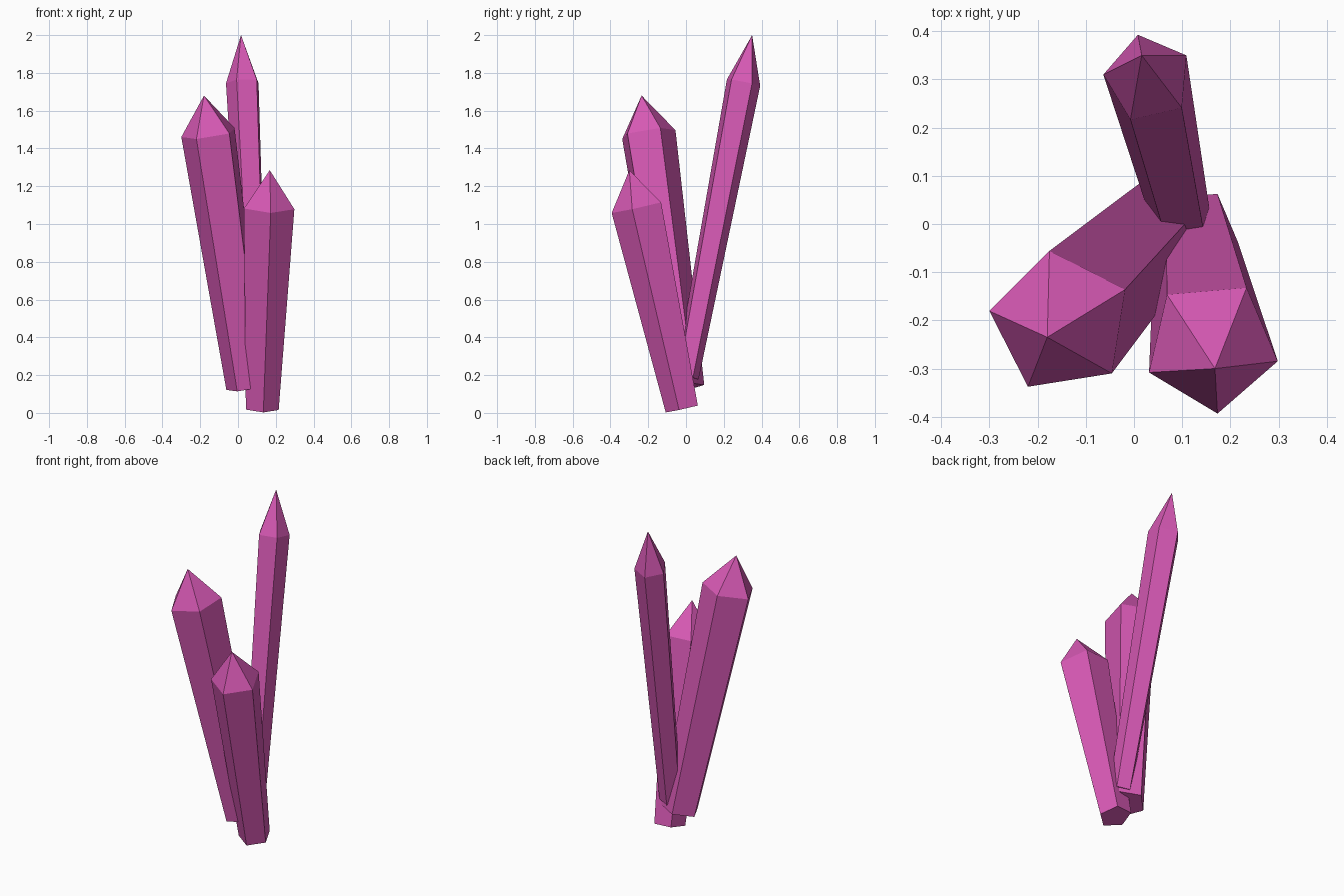
import bpy, bmesh
from math import cos, sin, radians
from mathutils import Vector

if "Cube" in bpy.data.objects:
    bpy.data.objects.remove(bpy.data.objects["Cube"])

# Shared pink crystal colour
mat = bpy.data.materials.new("pink_crystal")
mat.diffuse_color = (0.68, 0.10, 0.46, 1)
mat.use_nodes = True
mat.node_tree.nodes["Principled BSDF"].inputs["Base Color"].default_value = mat.diffuse_color


def ring(bm, centre, axis, radius, phase, sides=5):
    """Polygon ring lying square to the leaning crystal axis."""
    verts = []
    for i in range(sides):
        a = radians(phase) + i * radians(360 / sides)
        dx, dy = radius * cos(a), radius * sin(a)
        dz = -(dx * axis.x + dy * axis.y) / axis.z
        verts.append(bm.verts.new(centre + Vector((dx, dy, dz))))
    return verts


def crystal(name, base, shoulder, tip, radius, taper, phase):
    """Five-sided leaning shaft, narrower at the foot, with a pointed cap."""
    base, shoulder = Vector(base), Vector(shoulder)
    axis = shoulder - base
    bm = bmesh.new()
    low = ring(bm, base, axis, radius * taper, phase)
    high = ring(bm, shoulder, axis, radius, phase)
    apex = bm.verts.new(tip)
    bm.faces.new(low[::-1])
    for i in range(len(low)):
        j = (i + 1) % len(low)
        bm.faces.new((low[i], low[j], high[j], high[i]))
        bm.faces.new((high[i], high[j], apex))
    mesh = bpy.data.meshes.new(name)
    bm.to_mesh(mesh)
    bm.free()
    mesh.materials.append(mat)
    bpy.context.collection.objects.link(bpy.data.objects.new(name, mesh))


# Left, short front-right, and tall back crystals
crystal("left_crystal", (0.045, -0.01, 0.135), (-0.152, -0.204, 1.479),
        (-0.18, -0.235, 1.68), 0.15, 0.72, 27)
crystal("front_crystal", (0.126, -0.016, 0.023), (0.161, -0.253, 1.09),
        (0.168, -0.30, 1.285), 0.141, 0.65, -85)
crystal("back_crystal", (0.10, 0.003, 0.19), (0.029, 0.302, 1.75),
        (0.016, 0.35, 2.0), 0.093, 0.7, 31)
